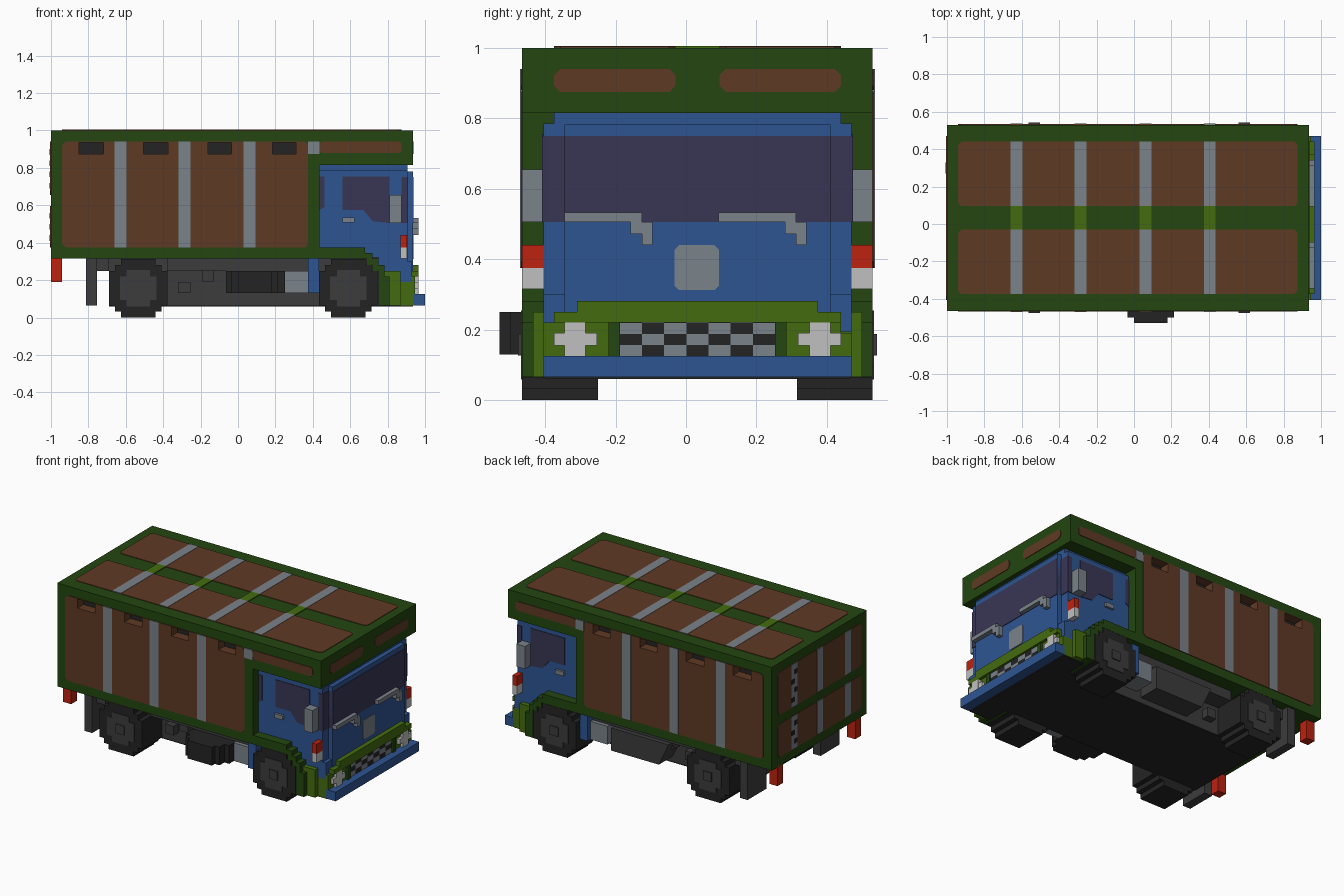
import bpy, bmesh, math

old = bpy.data.objects.get("Cube")
if old:
    bpy.data.objects.remove(old, do_unlink=True)

YC = 0.0325          # centre line of the vehicle body
YR, YL = -0.465, 0.53  # outer side faces


def colour(name, r, g, b):
    lin = [((c / 255 + 0.055) / 1.055) ** 2.4 if c > 10 else c / 255 / 12.92 for c in (r, g, b)]
    m = bpy.data.materials.new(name)
    m.use_nodes = True
    m.diffuse_color = (*lin, 1)
    bsdf = m.node_tree.nodes["Principled BSDF"]
    bsdf.inputs["Base Color"].default_value = (*lin, 1)
    bsdf.inputs["Roughness"].default_value = 0.9
    return m


GREEN = colour("dark green", 35, 70, 16)
BROWN = colour("brown", 95, 58, 36)
BLUE = colour("cab blue", 46, 85, 146)
GREY = colour("light grey", 122, 130, 138)
LIME = colour("lime green", 68, 108, 15)
BLACK = colour("black", 36, 36, 36)
DARK = colour("dark grey", 60, 60, 60)
GLASS = colour("window violet", 56, 54, 84)
RED = colour("red", 188, 34, 16)
WHITE = colour("white", 192, 192, 192)


def finish(name, bm, *mats):
    bmesh.ops.recalc_face_normals(bm, faces=bm.faces)
    me = bpy.data.meshes.new(name)
    bm.to_mesh(me)
    bm.free()
    for m in mats:
        me.materials.append(m)
    ob = bpy.data.objects.new(name, me)
    bpy.context.collection.objects.link(ob)
    return ob


def prisms(name, mat, axis, shapes, mirror=False):
    """shapes: list of (points, low, high); points lie in the plane across axis."""
    bm = bmesh.new()
    for pts, lo, hi in shapes:
        for flip in ((False, True) if mirror else (False,)):
            rings = []
            for d in (lo, hi):
                ring = []
                for u, v in pts:
                    p = {"x": (d, u, v), "y": (u, d, v), "z": (u, v, d)}[axis]
                    if flip:
                        p = (p[0], 2 * YC - p[1], p[2])
                    ring.append(bm.verts.new(p))
                rings.append(ring)
            a, b = rings
            bm.faces.new(a)
            bm.faces.new(b[::-1])
            for i in range(len(a)):
                j = (i + 1) % len(a)
                bm.faces.new((a[i], b[i], b[j], a[j]))
    return finish(name, bm, mat)


def boxes(name, mat, items, mirror=False):
    return prisms(name, mat, "y", [([(x0, z0), (x1, z0), (x1, z1), (x0, z1)], y0, y1)
                                   for x0, x1, y0, y1, z0, z1 in items], mirror)


def rounded(u0, u1, v0, v1, c=0.018):
    return [(u0 + c, v0), (u1 - c, v0), (u1, v0 + c), (u1, v1 - c),
            (u1 - c, v1), (u0 + c, v1), (u0, v1 - c), (u0, v0 + c)]


# Cargo box with an overhang above the cab
cargo = prisms("cargo_box", GREEN, "y", [([(-1, 0.315), (0.435, 0.315), (0.435, 0.815),
               (0.935, 0.815), (0.935, 1.0), (-1, 1.0)], YR, YL)])
cargo.data.materials.append(BROWN)

# Brown wall, roof, rear and overhang panels
T = 0.004
side_panel = prisms("side_panels", BROWN, "y",
                    [(rounded(-0.94, 0.375, 0.375, 0.94), YR - T, YR + 0.001)], True)
prisms("overhang_side_panels", BROWN, "y",
       [(rounded(0.435, 0.875, 0.88, 0.94, 0.012), YR - T, YR)], True)
prisms("roof_panels", BROWN, "z", [(rounded(-0.94, 0.875, -0.375, -0.03), 0.999, 1.0 + T)], True)
prisms("overhang_front_panels", BROWN, "x",
       [(rounded(-0.375, -0.03, 0.875, 0.94), 0.93, 0.935 + T)], True)
prisms("rear_panels", BROWN, "x", [(rounded(-0.405, 0.47, a, b), -1 - T, -0.999)
                                   for a, b in ((0.375, 0.595), (0.655, 0.94))])

# Recessed vents along the top of both walls
vents = [(-0.85, -0.72), (-0.505, -0.375), (-0.16, -0.035), (0.185, 0.31)]
cutter = boxes("vent_cutter", GREEN, [(a, b, -0.5, -0.40, 0.875, 0.936) for a, b in vents], True)
cutter.data.materials.append(BROWN)
for f in cutter.data.polygons:
    f.material_index = 1
side_panel.data.materials.append(BROWN)
for ob in (cargo, side_panel):
    mod = ob.modifiers.new("vents", "BOOLEAN")
    mod.operation = "DIFFERENCE"
    mod.solver = "EXACT"
    mod.object = cutter
    bpy.context.view_layer.objects.active = ob
    bpy.ops.object.modifier_apply(modifier=mod.name)
bpy.data.objects.remove(cutter, do_unlink=True)
boxes("vent_backs", BLACK, [(a, b, -0.405, -0.398, 0.875, 0.936) for a, b in vents], True)

# Grey straps over walls, roof and rear
straps = [(-0.66, -0.596), (-0.318, -0.254), (0.03, 0.094), (0.375, 0.436)]
T2 = 0.006
boxes("wall_straps", GREY, [(a, b, YR - T2, YR, 0.375 if a < 0.3 else 0.875, 0.94)
                            for a, b in straps], True)
boxes("roof_straps", GREY, [(a, b, -0.375, -0.03, 0.999, 1 + T2) for a, b in straps], True)
boxes("roof_rib_marks", LIME, [(a, b, -0.03, 0.095, 0.999, 1 + T2) for a, b in straps])
rear_y = (-0.29, 0.0, 0.27)
boxes("rear_straps", GREY, [(-1 - T2, -0.999, y, y + 0.06, a, b) for y in rear_y
                            for a, b in ((0.375, 0.595), (0.655, 0.94))])
boxes("rear_strap_clips", BLACK, [(-1.008, -1, 0.27 + 0.03 * (i % 2), 0.30 + 0.03 * (i % 2), z, z + 0.03)
                                  for i, z in enumerate((0.41, 0.47, 0.53, 0.69, 0.75, 0.81, 0.87))])

# Cab body
prisms("cab_body", BLUE, "x", [([(-0.405, 0.32), (0.47, 0.32), (0.47, 0.785), (0.44, 0.785),
       (0.44, 0.815), (-0.375, 0.815), (-0.375, 0.785), (-0.405, 0.785)], 0.43, 0.905)])
boxes("cab_front", BLUE, [(0.90, 0.935, -0.345, 0.41, 0.25, 0.782),
                          (0.75, 0.905, -0.405, 0.47, 0.235, 0.33),
                          (0.87, 0.93, -0.405, 0.47, 0.19, 0.30)])
boxes("cab_lower_rear", BLUE, [(0.375, 0.432, -0.43, -0.2, 0.13, 0.315)], True)
boxes("windscreen", GLASS, [(0.90, 0.939, -0.345, 0.41, 0.505, 0.75),
                            (0.875, 0.909, -0.409, 0.474, 0.505, 0.75)])
prisms("side_windows", GLASS, "y", [
    ([(0.56, 0.575), (0.67, 0.575), (0.72, 0.515), (0.81, 0.505), (0.81, 0.755), (0.56, 0.755)], -0.409, -0.40),
    ([(0.436, 0.575), (0.462, 0.59), (0.462, 0.755), (0.436, 0.755)], -0.409, -0.40)], True)
boxes("door_handles", GREY, [(0.56, 0.622, -0.42, -0.40, 0.507, 0.535)], True)
boxes("side_mirrors", GREY, [(0.81, 0.873, YR, -0.40, 0.505, 0.655)], True)
boxes("marker_red", RED, [(0.87, 0.903, YR, -0.40, 0.375, 0.44)], True)
boxes("marker_white", WHITE, [(0.87, 0.903, YR, -0.40, 0.315, 0.375)], True)

# Wipers and front plate
for name, dy in (("wiper_right", 0), ("wiper_left", 0.4375)):
    boxes(name, GREY, [(0.935, 0.965, -0.345 + dy, -0.125 + dy, 0.505, 0.532),
                       (0.935, 0.965, -0.157 + dy, -0.095 + dy, 0.472, 0.505),
                       (0.935, 0.965, -0.125 + dy, -0.095 + dy, 0.44, 0.472)])
prisms("front_plate", GREY, "x", [(rounded(-0.032, 0.093, 0.312, 0.44, 0.012), 0.93, 0.939)])

# Stepped mudguards around the front wheels
arch = [(0.43, 0.375), (0.68, 0.375), (0.68, 0.345), (0.72, 0.345), (0.72, 0.315), (0.75, 0.315),
        (0.75, 0.282), (0.782, 0.282), (0.782, 0.22), (0.81, 0.22), (0.81, 0.065), (0.75, 0.065),
        (0.75, 0.25), (0.72, 0.25), (0.72, 0.282), (0.687, 0.282), (0.687, 0.315), (0.43, 0.315)]
prisms("front_mudguards", GREEN, "y", [(arch, YR, -0.25)], True)

# Lime lower front, grille, lamps and bumper
boxes("lower_front", LIME, [(0.78, 0.87, -0.435, 0.50, 0.065, 0.25),
                            (0.87, 0.935, -0.405, 0.47, 0.065, 0.195)])
boxes("front_fascia", LIME, [(0.93, 0.965, -0.31, 0.375, 0.25, 0.282),
                             (0.93, 0.965, -0.375, 0.44, 0.22, 0.25),
                             (0.93, 0.945, -0.405, -0.22, 0.125, 0.22),
                             (0.93, 0.945, 0.285, 0.47, 0.125, 0.19),
                             (0.93, 0.945, 0.285, 0.44, 0.19, 0.22)])
boxes("grille_posts", GREEN, [(0.93, 0.96, -0.22, -0.188, 0.125, 0.25)], True)
for name, mat, odd in (("grille_light", GREY, 0), ("grille_dark", BLACK, 1)):
    boxes(name, mat, [(0.92, 0.95, -0.188 + 0.063 * c, -0.125 + 0.063 * c,
                       0.125 + 0.0315 * r, 0.1565 + 0.0315 * r)
                      for r in range(4) for c in range(7) if (r + c) % 2 == odd])
boxes("headlamps", WHITE, [(0.93, 0.965, -0.345, -0.285, 0.125, 0.22),
                           (0.93, 0.964, -0.375, -0.253, 0.155, 0.19)], True)
boxes("front_bumper", BLUE, [(0.93, 1.0, -0.405, 0.47, 0.065, 0.125)])

# Chassis and underside
boxes("chassis", DARK, [(-0.69, 0.80, -0.26, 0.325, 0.067, 0.33),
                        (-0.81, -0.69, -0.405, 0.47, 0.25, 0.318),
                        (-0.38, 0.38, -0.375, 0.44, 0.25, 0.318)])
boxes("underside_plate", BLACK, [(-0.69, 0.80, -0.26, 0.325, 0.06, 0.068),
                                 (0.78, 0.935, -0.40, 0.465, 0.06, 0.066)])
boxes("chassis_fittings", DARK, [(-0.32, -0.255, -0.31, -0.25, 0.13, 0.19),
                                 (-0.19, -0.13, -0.34, -0.25, 0.19, 0.27)], True)
boxes("right_tank", BLACK, [(-0.035, 0.215, -0.5, -0.25, 0.13, 0.25),
                            (0.0, 0.18, -0.53, -0.5, 0.13, 0.25),
                            (-0.065, 0.25, -0.45, -0.25, 0.13, 0.25)])
prisms("left_tank", DARK, "y", [([(-0.20, 0.25), (-0.13, 0.10), (0.22, 0.10), (0.22, 0.25)], 0.3, 0.47)])
boxes("battery_boxes", GREY, [(0.25, 0.375, -0.40, -0.25, 0.13, 0.25)], True)
boxes("rear_mud_flaps", DARK, [(-0.812, -0.755, -0.45, -0.25, 0.065, 0.318)], True)
boxes("rear_lamps", RED, [(-1.0, -0.94, -0.405, -0.345, 0.19, 0.318)], True)


def stepped(cx, cz, rows):
    """Stepped disc outline from (half width, half height) corners, top to middle."""
    q = []
    for i, (w, h) in enumerate(rows):
        if i:
            q.append((rows[i - 1][0], h))
        q.append((w, h))
    right = q + [(w, -h) for w, h in q[::-1]]
    return [(cx + w, cz + h) for w, h in right] + [(cx - w, cz + h) for w, h in right[::-1]]


# Four stepped wheels with hubs
for name, cx in (("rear", -0.533), ("front", 0.59)):
    cz = 0.157
    tyre = stepped(cx, cz, [(0.093, 0.157), (0.125, 0.125), (0.156, 0.093)])
    rim = stepped(cx, cz, [(0.062, 0.098), (0.098, 0.062)])
    prisms(name + "_tyres", BLACK, "y", [(tyre, YR, -0.25)], True)
    prisms(name + "_rims", DARK, "y", [(rim, YR - 0.004, YR)], True)
    boxes(name + "_hubs", DARK, [(cx - 0.03, cx + 0.03, YR - 0.012, YR, cz - 0.03, cz + 0.03)], True)
